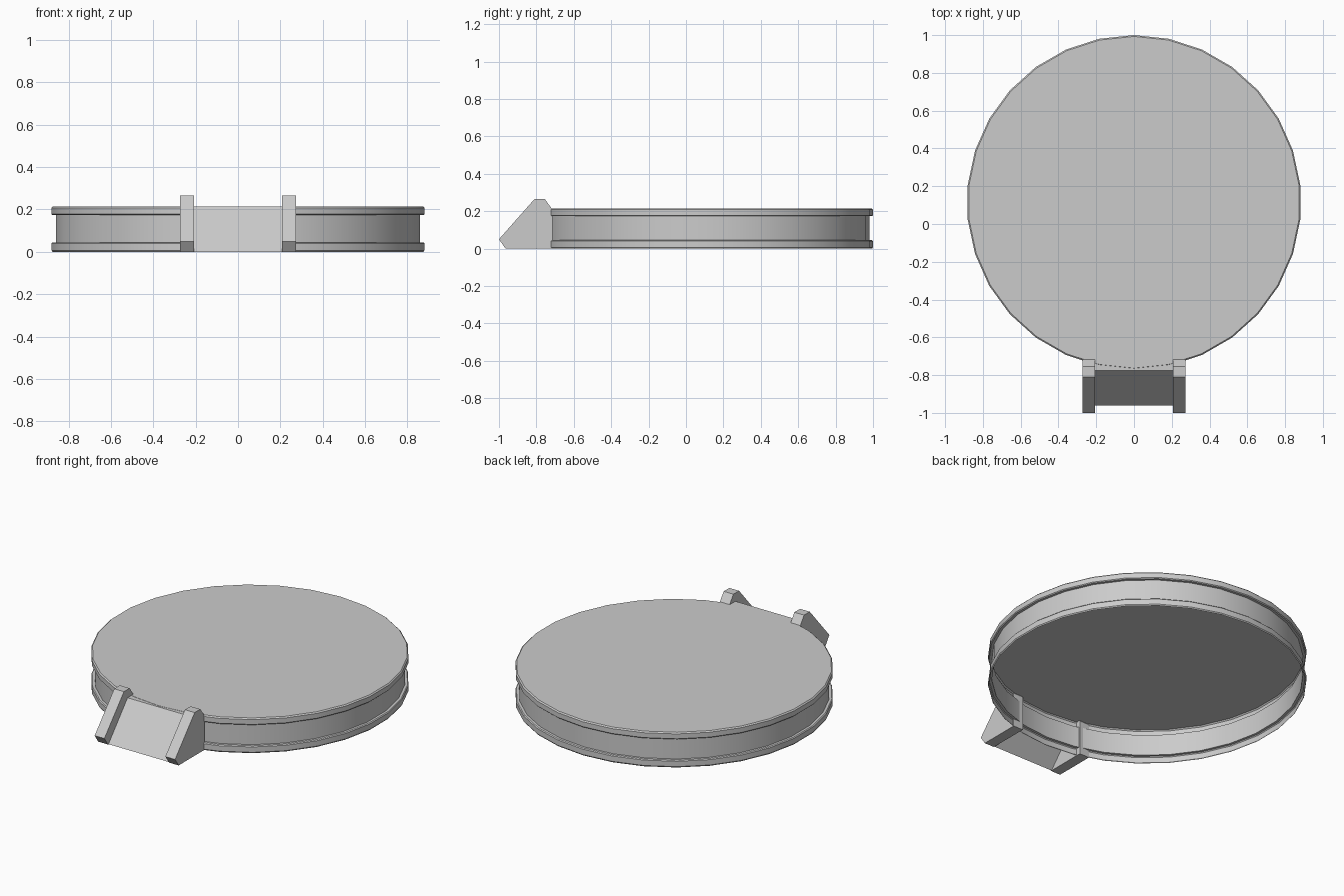
import bpy
import bmesh
from math import sin, cos, pi, radians

cube = bpy.data.objects.get("Cube")
if cube:
    bpy.data.objects.remove(cube)

# Plain grey material
grey = bpy.data.materials.new("plain grey")
grey.use_nodes = True
colour = (0.6, 0.6, 0.6, 1)
grey.diffuse_color = colour
grey.node_tree.nodes["Principled BSDF"].inputs["Base Color"].default_value = colour

SIDES = 30
CENTRE_Y = 0.115
TOP = 0.215


def make_object(name, bm):
    mesh = bpy.data.meshes.new(name)
    bm.to_mesh(mesh)
    bm.free()
    mesh.materials.append(grey)
    obj = bpy.data.objects.new(name, mesh)
    bpy.context.collection.objects.link(obj)
    return obj


def extrude_profile(name, points, x0, x1, closed):
    """Sweep a side profile of (y, z) points along x."""
    bm = bmesh.new()
    a = [bm.verts.new((x0, y, z)) for y, z in points]
    b = [bm.verts.new((x1, y, z)) for y, z in points]
    n = len(points)
    for i in range(n if closed else n - 1):
        j = (i + 1) % n
        bm.faces.new((a[i], a[j], b[j], b[i]))
    if closed:
        bm.faces.new(a)
        bm.faces.new(b)
        bmesh.ops.recalc_face_normals(bm, faces=bm.faces[:])
    return make_object(name, bm)


# Round lid: flanged wall sheet, closed on top and open underneath
profile = [(0.88, 0), (0.885, 0.007), (0.885, 0.04), (0.88, 0.045), (0.865, 0.045),
           (0.865, 0.173), (0.88, 0.173), (0.885, 0.178), (0.885, 0.208), (0.878, TOP)]
bm = bmesh.new()
rings = []
for r, z in profile:
    angles = [pi / 2 + 2 * pi * i / SIDES for i in range(SIDES)]
    rings.append([bm.verts.new((r * cos(t), CENTRE_Y + r * sin(t), z)) for t in angles])
for low, high in zip(rings, rings[1:]):
    for i in range(SIDES):
        j = (i + 1) % SIDES
        bm.faces.new((low[i], low[j], high[j], high[i]))
bm.faces.new(rings[-1])
lid = make_object("round_lid", bm)
bpy.ops.object.select_all(action='DESELECT')
lid.select_set(True)
bpy.context.view_layer.objects.active = lid
bpy.ops.object.shade_smooth_by_angle(angle=radians(30))

# Sloping front plate with a short flat lip joining the lid
extrude_profile("front_ramp", [(-0.96, 0), (-0.775, TOP - 0.001), (-0.73, TOP - 0.001)],
                0.21, -0.21, False).data.flip_normals()

# Brackets on both sides of the ramp
bracket = [(-1, 0.05), (-0.965, 0), (-0.715, 0), (-0.715, 0.21), (-0.755, 0.265), (-0.81, 0.265)]
for name, side in (("left_bracket", 1), ("right_bracket", -1)):
    extrude_profile(name, bracket, side * 0.207, side * 0.273, True)
